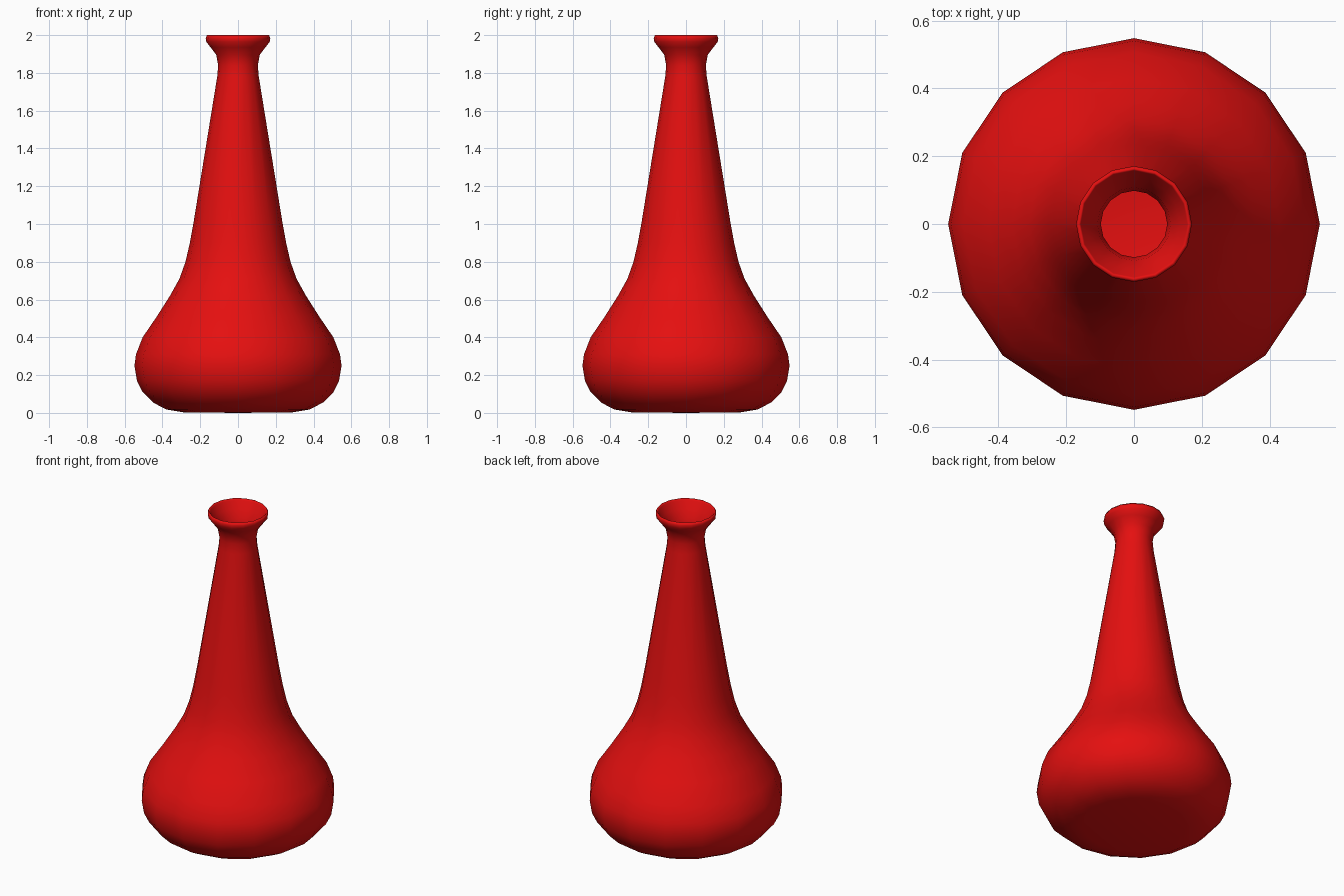
import bpy
import bmesh
import math

if "Cube" in bpy.data.objects:
    bpy.data.objects.remove(bpy.data.objects["Cube"])

# Glossy red glaze
red = bpy.data.materials.new("red")
red.use_nodes = True
colour = (0.78, 0.005, 0.005, 1)
red.diffuse_color = colour
red.node_tree.nodes["Principled BSDF"].inputs["Base Color"].default_value = colour

SIDES = 16

# Outer wall from the base centre up to the lip (radius, height)
outer = [(0, 0), (0.29, 0.003), (0.38, 0.018), (0.45, 0.055), (0.505, 0.11),
         (0.535, 0.17), (0.548, 0.25), (0.54, 0.31), (0.505, 0.4),
         (0.43, 0.51), (0.36, 0.62), (0.31, 0.71), (0.278, 0.8),
         (0.255, 0.9), (0.235, 1.01), (0.11, 1.78), (0.105, 1.84),
         (0.115, 1.895), (0.145, 1.935), (0.168, 1.965), (0.171, 1.985), (0.164, 2)]

# Inner wall from the lip down to the bowl-shaped floor
inner = [(0.157, 1.99), (0.135, 1.945), (0.108, 1.9), (0.098, 1.84),
         (0.103, 1.78), (0.225, 1.01), (0.265, 0.8), (0.345, 0.62),
         (0.49, 0.4), (0.53, 0.25), (0.45, 0.12), (0.28, 0.06), (0, 0.01)]


def lathe(name, profile, material):
    """Spin a profile around the z axis into one smooth object."""
    bm = bmesh.new()
    verts = [bm.verts.new((r, 0, z)) for r, z in profile]
    edges = [bm.edges.new(pair) for pair in zip(verts, verts[1:])]
    bmesh.ops.spin(bm, geom=verts + edges, cent=(0, 0, 0), axis=(0, 0, 1),
                   angle=math.tau, steps=SIDES, use_merge=True)
    bmesh.ops.remove_doubles(bm, verts=bm.verts, dist=0.0005)
    bmesh.ops.recalc_face_normals(bm, faces=bm.faces)
    for face in bm.faces:
        face.smooth = True
    mesh = bpy.data.meshes.new(name)
    bm.to_mesh(mesh)
    bm.free()
    mesh.materials.append(material)
    obj = bpy.data.objects.new(name, mesh)
    bpy.context.collection.objects.link(obj)
    return obj


lathe("vase", outer + inner, red)
